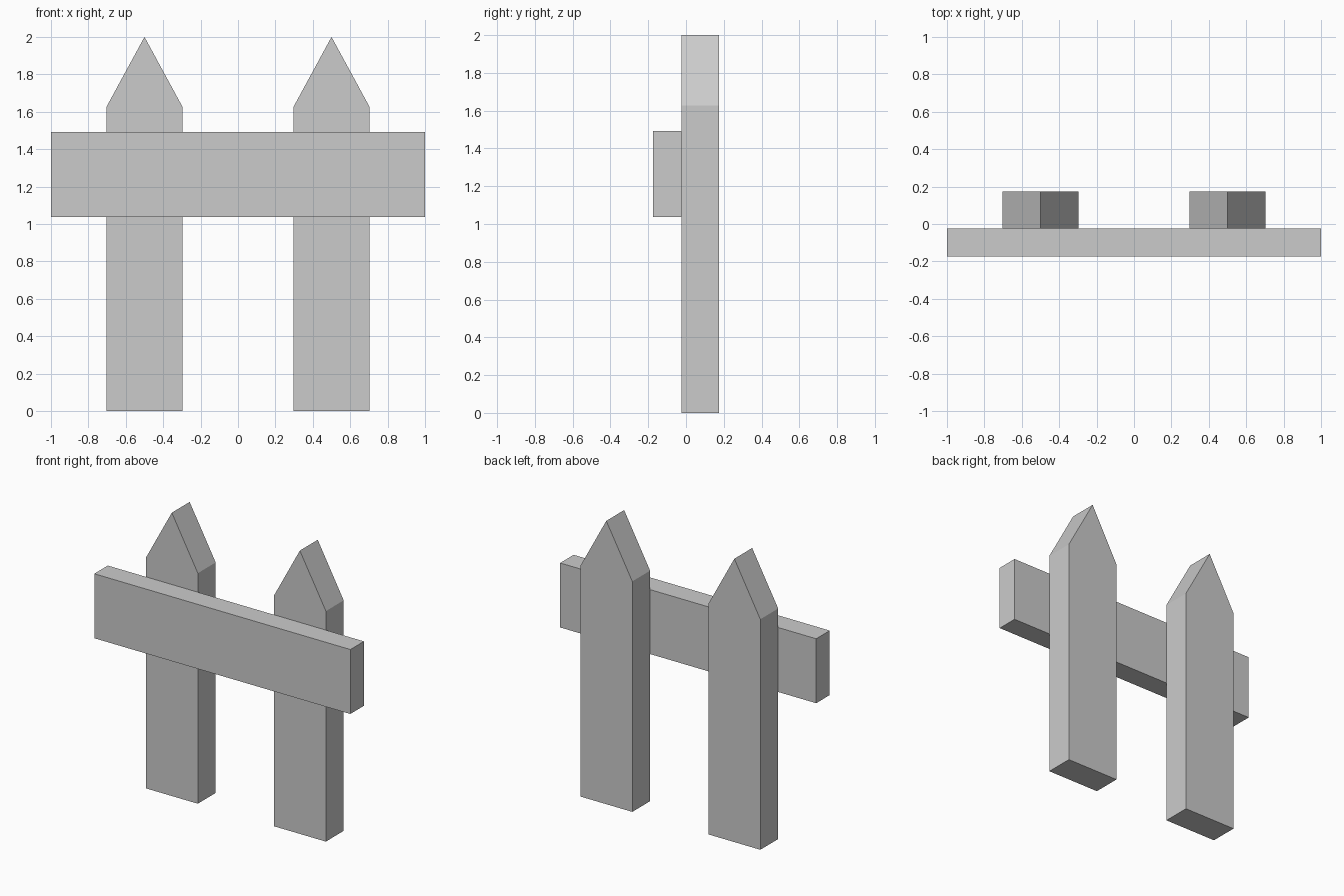
import bpy, bmesh

if "Cube" in bpy.data.objects:
    bpy.data.objects.remove(bpy.data.objects["Cube"])

BOARD_Y = -0.024  # plane where rail meets the pickets


def extrude_profile(name, profile, y0, y1):
    """Solid made by extruding an (x, z) outline from y0 to y1."""
    bm = bmesh.new()
    face = bm.faces.new([bm.verts.new((x, y0, z)) for x, z in profile])
    result = bmesh.ops.extrude_face_region(bm, geom=[face])
    moved = [v for v in result["geom"] if isinstance(v, bmesh.types.BMVert)]
    bmesh.ops.translate(bm, verts=moved, vec=(0, y1 - y0, 0))
    bmesh.ops.recalc_face_normals(bm, faces=bm.faces)
    mesh = bpy.data.meshes.new(name)
    bm.to_mesh(mesh)
    bm.free()
    obj = bpy.data.objects.new(name, mesh)
    bpy.context.collection.objects.link(obj)
    return obj


# Pointed pickets
half, shoulder, tip = 0.203, 1.627, 2.0
outline = [(-half, 0), (half, 0), (half, shoulder), (0, tip), (-half, shoulder)]
for side, x in (("left", -0.5), ("right", 0.5)):
    picket = extrude_profile(f"{side}_picket", outline, BOARD_Y, 0.175)
    picket.location.x = x

# Horizontal rail across the front
extrude_profile("rail", [(-1, 1.038), (1, 1.038), (1, 1.493), (-1, 1.493)], -0.175, BOARD_Y)
